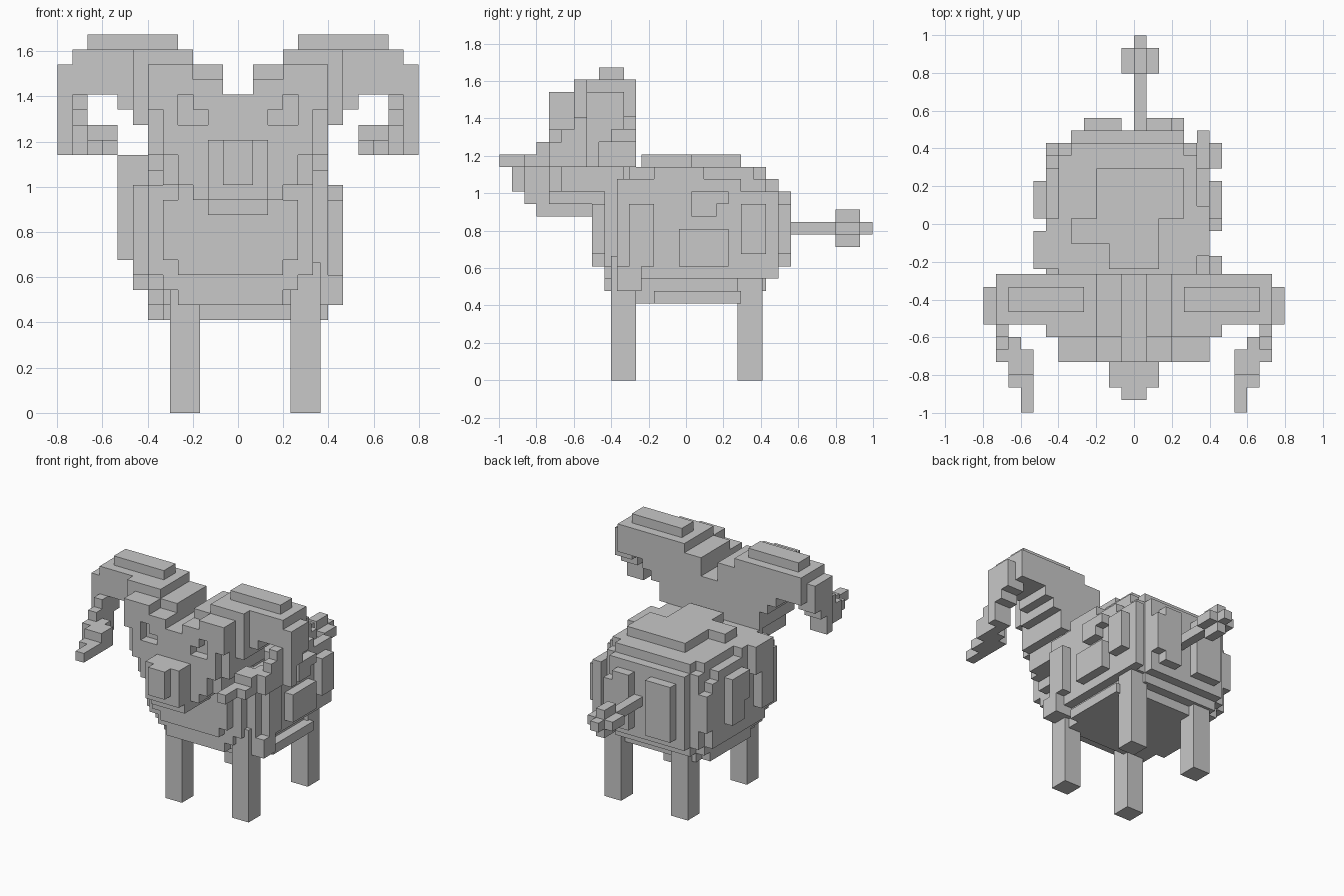
import bpy, bmesh
from mathutils import Vector

if "Cube" in bpy.data.objects:
    bpy.data.objects.remove(bpy.data.objects["Cube"])

V = 0.0665                      # edge of one block
grey = bpy.data.materials.new("stone_grey")
grey.diffuse_color = (0.58, 0.58, 0.58, 1)
grey.use_nodes = True
grey.node_tree.nodes["Principled BSDF"].inputs["Base Color"].default_value = grey.diffuse_color


def box(x, y, z):
    """Cells of a block given as half-open ranges."""
    return {(i, j, k) for i in range(*x) for j in range(*y) for k in range(*z)}


def mirror(cells):
    return cells | {(-i - 1, j, k) for i, j, k in cells}


def build(name, cells, origin):
    """Outer skin of a set of cells, with flat areas merged."""
    bm = bmesh.new()
    verts = {}

    def vert(p):
        if p not in verts:
            verts[p] = bm.verts.new(Vector(origin) + Vector(p) * V)
        return verts[p]

    for c in cells:
        for a in range(3):
            b, d = (a + 1) % 3, (a + 2) % 3
            for s in (0, 1):
                n = list(c)
                n[a] += 2 * s - 1
                if tuple(n) in cells:
                    continue
                ring = []
                for u, w in ((0, 0), (1, 0), (1, 1), (0, 1)):
                    p = list(c)
                    p[a] += s
                    p[b] += u
                    p[d] += w
                    ring.append(vert(tuple(p)))
                bm.faces.new(ring if s else ring[::-1])
    bmesh.ops.dissolve_limit(bm, angle_limit=0.01, verts=bm.verts[:], edges=bm.edges[:])
    me = bpy.data.meshes.new(name)
    bm.to_mesh(me)
    bm.free()
    me.materials.append(grey)
    ob = bpy.data.objects.new(name, me)
    bpy.context.collection.objects.link(ob)
    return ob


def in_body(i, j, k):
    """Rounded block, with the low chest and the rump edges trimmed."""
    if abs((i + 1) / 6.8) ** 3 + abs((j - 7.5) / 8.3) ** 3 + abs((k - 5.5) / 6.1) ** 3 >= 1:
        return False
    if j == 0:
        return k >= 3
    if j == 14:
        return 2 <= k < 10 and -5 <= i and i != 4
    if j == 15:
        return 3 <= k < 9 and -4 <= i < 4 and i not in (-1, 0)
    return True


# Woolly body
body = {(i, j, k) for i in range(-7, 6) for j in range(16) for k in range(11) if in_body(i, j, k)}

# Tufts on the flanks: one-block plates given by column, y range, z range
right_flank = [(6, (7, 11), (3, 6)), (6, (8, 10), (7, 9)), (6, (10, 11), (8, 9)),
               (6, (3, 5), (3, 8)), (6, (12, 14), (4, 8)), (5, (2, 4), (1, 10)),
               (5, (5, 9), (9, 11)), (5, (12, 15), (2, 9)), (6, (2, 4), (1, 3))]
left_flank = [(-8, (8, 11), (6, 9)), (-8, (4, 7), (8, 11)), (-8, (4, 6), (4, 8)),
              (-8, (9, 11), (4, 6)), (-7, (2, 4), (3, 9)), (-7, (11, 13), (2, 8)),
              (-7, (4, 8), (9, 11))]
for i, y, z in right_flank + left_flank:
    body |= box((i, i + 1), y, z)

# Tufts along the spine and under the belly: layer, x range, y range
for k, x, y in [(10, (-6, -3), (3, 6)), (10, (-5, 4), (12, 14)), (11, (-3, 4), (8, 12)),
                (11, (-5, 2), (6, 8)), (11, (-2, 2), (4, 6)),
                (0, (-6, 6), (5, 12)), (0, (-5, 5), (3, 13))]:
    body |= box(x, y, (k, k + 1))
build("body", body, (0, -0.503, 0.41))

# Head: skull, jaw, muzzle, nose, with cut eye sockets and cheek corners
LATTICE = (0, -0.9975, 0.41)
skull = box((0, 6), (4, 11), (11, 15)) | box((1, 6), (4, 11), (15, 16))
skull |= box((1, 3), (6, 11), (16, 17)) | box((3, 6), (4, 11), (16, 17))
skull |= box((0, 5), (4, 10), (9, 11)) | box((0, 3), (4, 9), (8, 9))
skull |= box((0, 2), (3, 8), (7, 12)) | box((0, 2), (2, 4), (8, 12))
skull |= box((0, 1), (1, 3), (9, 12))
skull -= box((3, 4), (4, 5), (13, 15)) | box((2, 3), (4, 5), (13, 14))
skull -= box((5, 6), (4, 5), (11, 14)) | box((4, 5), (4, 5), (9, 11))
build("head", mirror(skull), LATTICE)

# Horns: arm out from the crown
horn = box((3, 7), (6, 11), (16, 18)) | box((6, 7), (6, 11), (13, 16))
horn |= box((7, 8), (7, 11), (14, 18)) | box((8, 11), (7, 11), (15, 18))
horn |= box((4, 10), (8, 10), (18, 19))
# Curl sloping down and forward, one step per layer
for k in range(11, 17):
    back = min(10, max(8, k - 4))
    horn |= box((11, 12), (7, back), (k, k + 1))
    horn |= box((10, 11), (min(7, max(4, k - 8)), back), (k, k + 1))
# Tip turning inward
horn |= box((9, 10), (3, 6), (11, 13)) | box((9, 10), (2, 3), (11, 12))
horn |= box((8, 9), (3, 5), (11, 13)) | box((8, 9), (0, 3), (11, 12))
build("horns", mirror(horn), LATTICE)

# Tail: thin rod with a cross-shaped puff
tail = box((0, 1), (22, 30), (0, 1))
tail |= box((-1, 2), (27, 29), (0, 1)) | box((0, 1), (27, 29), (-1, 2))
build("tail", tail, (0, -0.9975, 0.78))

# Legs
for side, x in (("left", -0.30), ("right", 0.232)):
    for end, y in (("front", -0.40), ("back", 0.275)):
        build(f"{end}_{side}_leg", box((0, 2), (0, 2), (0, 10)), (x, y, 0))
